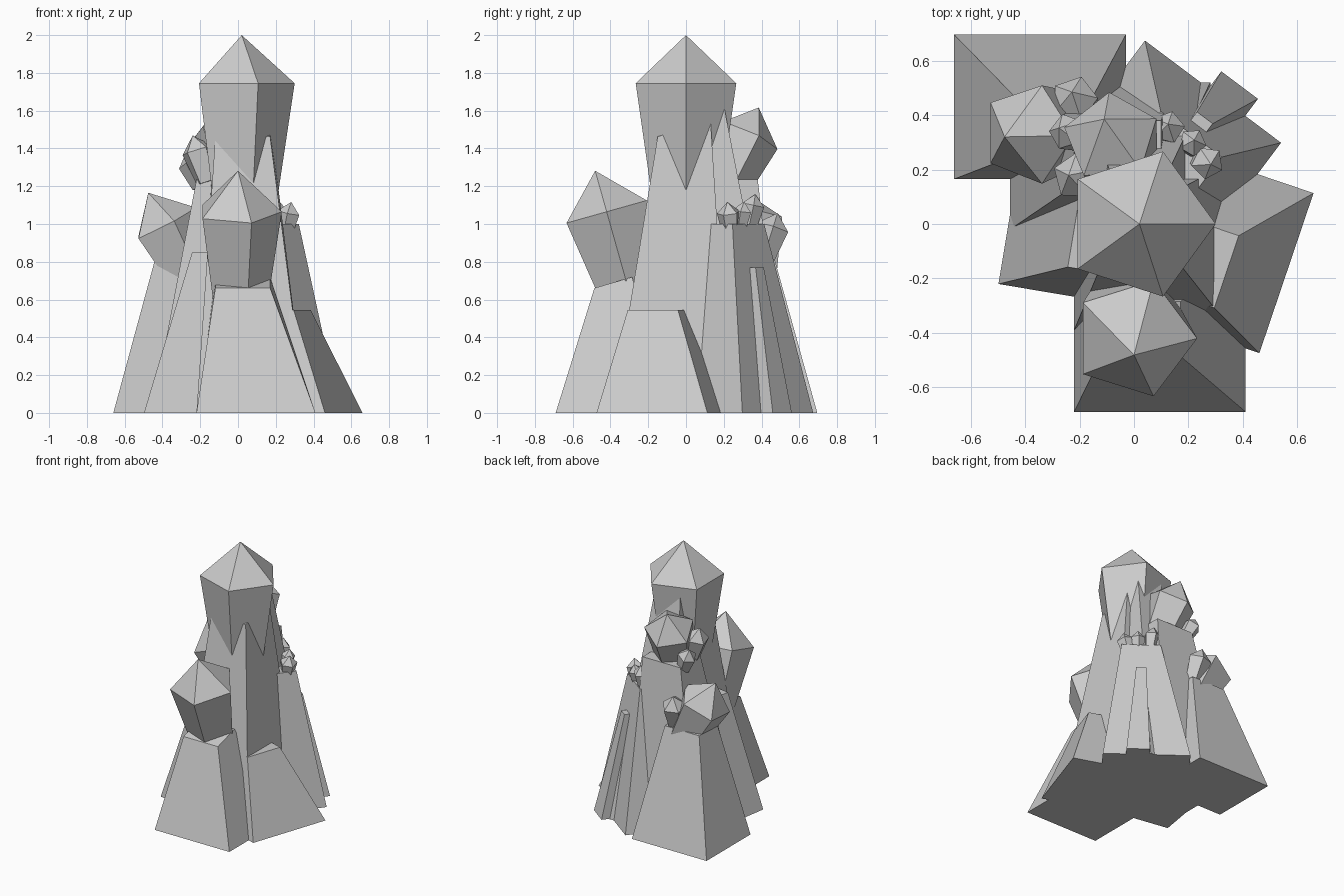
import bpy, bmesh
from math import cos, sin, pi, radians
from mathutils import Vector

if "Cube" in bpy.data.objects:
    bpy.data.objects.remove(bpy.data.objects["Cube"])


def make_object(name, verts, faces):
    mesh = bpy.data.meshes.new(name)
    mesh.from_pydata(verts, [], faces)
    bm = bmesh.new()
    bm.from_mesh(mesh)
    bmesh.ops.recalc_face_normals(bm, faces=bm.faces)
    bm.to_mesh(mesh)
    bm.free()
    obj = bpy.data.objects.new(name, mesh)
    bpy.context.collection.objects.link(obj)


def block(name, base, top, z, yaw=0.0, slope=0.0):
    """Four-sided tapered rock; base and top are (cx, cy, half_x, half_y)."""
    c, s = cos(radians(yaw)), sin(radians(yaw))
    verts = []
    for (cx, cy, hx, hy), height, tilt in ((base, 0, 0), (top, z, slope)):
        for sx, sy in ((-1, -1), (1, -1), (1, 1), (-1, 1)):
            dx, dy = c * sx * hx - s * sy * hy, s * sx * hx + c * sy * hy
            verts.append((cx + dx, cy + dy, height + tilt * dy))
    faces = [(3, 2, 1, 0), (4, 5, 6, 7)]
    faces += [(i, (i + 1) % 4, (i + 1) % 4 + 4, i + 4) for i in range(4)]
    make_object(name, verts, faces)


def crystal(name, center, r, axis=(0, 0, 1), cap=0.94, length=2.0, yaw=0.0):
    """Five-sided crystal: pointed cap on a column narrowing downwards."""
    w = Vector(axis).normalized()
    u = (Vector((1, 0, 0)) - w * w.x).normalized()
    v = w.cross(u)
    c = Vector(center)
    verts = [c + w * cap * r]
    for radius, drop in ((r, 0), (r * (1 - 0.15 * length), length * r)):
        for i in range(5):
            a = 2 * pi * i / 5 + radians(yaw)
            verts.append(c - w * drop + (u * cos(a) + v * sin(a)) * radius)
    faces = [(10, 9, 8, 7, 6)]
    for i in range(5):
        j = (i + 1) % 5
        faces += [(0, 1 + i, 1 + j), (1 + i, 6 + i, 6 + j, 1 + j)]
    make_object(name, verts, faces)


# Rock blocks
block("main_tower", (.07, -.08, .29, .31), (.025, -.01, .145, .14), 1.505, 0, .3)
block("tall_back_rock", (.02, .25, .26, .27), (.02, .09, .105, .1), 1.68)
block("front_rock", (.095, -.39, .315, .30), (.025, -.385, .145, .10), .69, 0, .29)
block("back_left_rock", (-.345, .43, .315, .265), (-.295, .36, .145, .11), .81)
block("left_rock", (-.21, -.015, .25, .25), (-.10, -.03, .12, .15), .85, -9.5)
block("left_tall_rock", (-.155, .25, .30, .27), (-.06, .26, .16, .12), 1.235)
block("right_rock", (.323, -.10, .25, .31), (.226, -.137, .12, .14), .545, -18.7)
block("back_right_rock", (.158, .31, .3125, .22), (.15, .25, .14, .10), 1.0, -36.9)
block("back_right_sliver", (.268, .35, .084, .20), (.20, .31, .036, .10), .77, -36.9)

# Large crystals
crystal("top_crystal", (.02, 0, 1.745), .28, cap=.91, length=2.3)
crystal("front_crystal", (0, -.42, 1.065), .232, (0, -.27, .96), cap=.97)
crystal("left_crystal", (-.39, .33, 1.0), .19, (-.085, -.01, .165), cap=.98)
crystal("back_crystal", (-.085, .32, 1.47), .18, (-.15, .4, .9), cap=.9, yaw=20)

# Small crystals: center, radius, axis
small = [
    ((-.22, .46, .98), .088, (-.1, .3, .95)),
    ((-.215, .175, 1.39), .088, (-.3, .05, .95)),
    ((-.25, .34, 1.32), .068, (-.4, .2, .9)),
    ((.27, .225, 1.06), .062, (.2, -.1, .95)),
    ((.215, .30, 1.07), .052, (.12, .16, .95)),
    ((.125, .355, 1.10), .062, (0, .2, .95)),
]
for i, (center, r, axis) in enumerate(small):
    crystal(f"small_crystal_{i + 1}", center, r, axis, yaw=15 * i)
